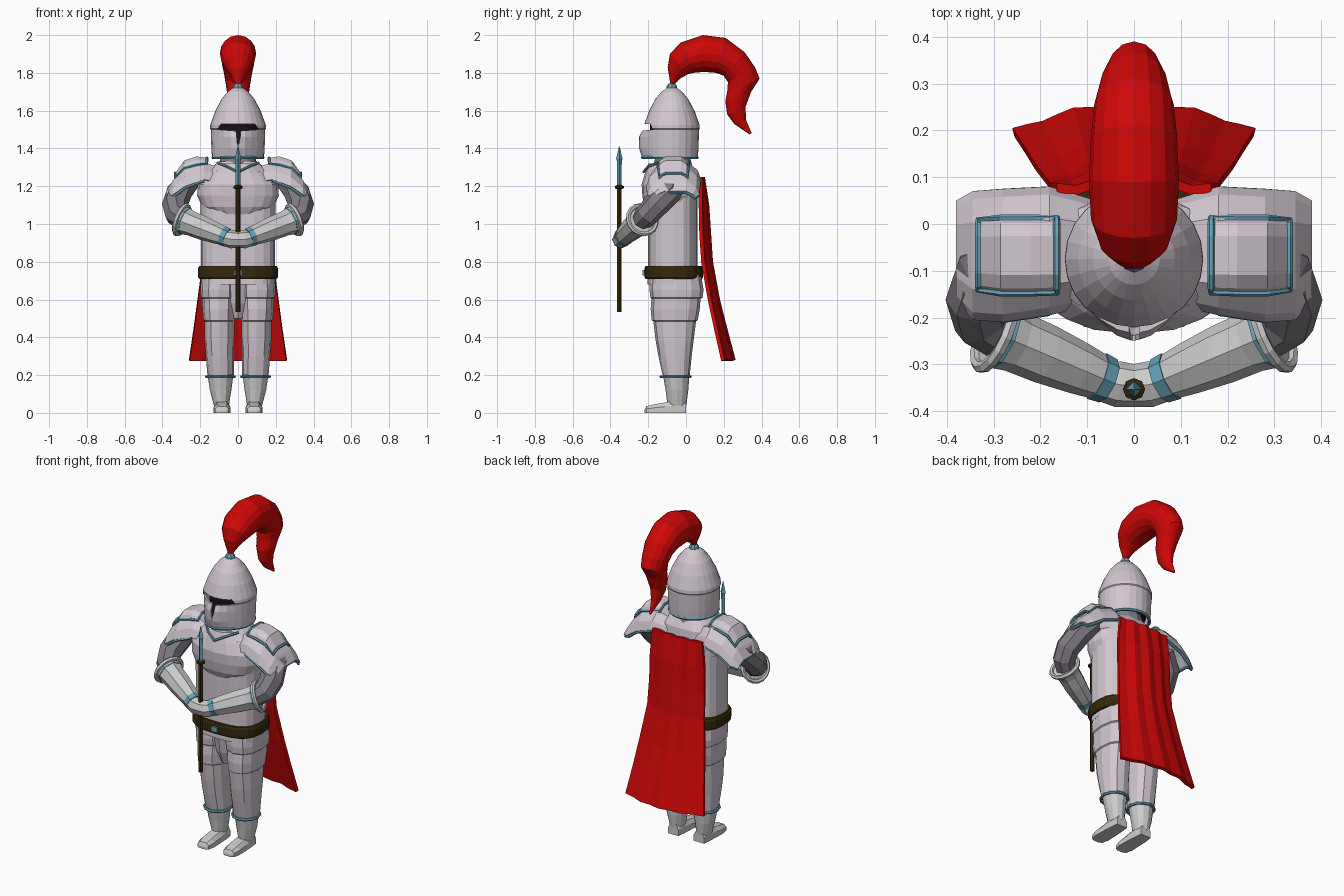
import bpy, bmesh, math
from mathutils import Vector

if "Cube" in bpy.data.objects:
    bpy.data.objects.remove(bpy.data.objects["Cube"])


def mat(name, r, g, b):
    m = bpy.data.materials.new(name)
    m.diffuse_color = (r, g, b, 1)
    m.use_nodes = True
    m.node_tree.nodes["Principled BSDF"].inputs["Base Color"].default_value = m.diffuse_color
    return m


PLATE = mat("plate", .64, .57, .63)
STEEL = mat("steel", .52, .54, .54)
MAIL = mat("mail", .22, .2, .23)
BLUE = mat("blue_trim", .13, .36, .48)
RED = mat("red_cloth", .62, .002, .002)
BROWN = mat("leather", .035, .02, .003)
DARK = mat("shadow", .01, .006, .01)


def bake(o):
    """Turn modifiers and curves into a plain flat-shaded mesh object."""
    dg = bpy.context.evaluated_depsgraph_get()
    me = bpy.data.meshes.new_from_object(o.evaluated_get(dg))
    for p in me.polygons:
        p.use_smooth = False
    name = o.name
    bpy.data.objects.remove(o)
    new = bpy.data.objects.new(name, me)
    bpy.context.collection.objects.link(new)
    return new


def finish(o, m, mirror=False, thick=0):
    bpy.context.collection.objects.link(o)
    o.data.materials.append(m)
    if thick:
        s = o.modifiers.new("thickness", 'SOLIDIFY')
        s.thickness = thick
    if mirror:
        o.modifiers.new("mirror", 'MIRROR')
    return bake(o)


def loft(name, rings, m, closed=True, caps=True, mirror=False, thick=0):
    """Skin a list of equal-length point loops."""
    bm = bmesh.new()
    vs = [[bm.verts.new(p) for p in r] for r in rings]
    n = len(vs[0])
    for a, b in zip(vs, vs[1:]):
        for i in range(n if closed else n - 1):
            j = (i + 1) % n
            bm.faces.new((a[i], a[j], b[j], b[i]))
    if closed and caps:
        bm.faces.new(vs[0])
        bm.faces.new(vs[-1])
    if closed:
        bmesh.ops.recalc_face_normals(bm, faces=bm.faces)
    me = bpy.data.meshes.new(name)
    bm.to_mesh(me)
    bm.free()
    return finish(bpy.data.objects.new(name, me), m, mirror, thick)


def ring(cx, cy, z, rx, ry, n=16, p=2, beak=0):
    """Horizontal superellipse loop; beak pushes its front out to a point."""
    pts = []
    for i in range(n):
        a = -math.pi / 2 + 2 * math.pi * i / n
        c, s = math.cos(a), math.sin(a)
        f = lambda v: math.copysign(abs(v) ** (2 / p), v)
        pts.append((cx + rx * f(c), cy + ry * f(s) - beak * max(0, -s) ** 8, z))
    return pts


def tube(name, pts, m, mirror=False, cyclic=False, res=2):
    """Poly curve swept with a per-point radius: (x, y, z, r)."""
    cu = bpy.data.curves.new(name, 'CURVE')
    cu.dimensions = '3D'
    cu.bevel_depth, cu.bevel_resolution, cu.use_fill_caps = 1, res, True
    sp = cu.splines.new('POLY')
    sp.points.add(len(pts) - 1)
    for q, (x, y, z, r) in zip(sp.points, pts):
        q.co, q.radius = (x, y, z, 1), r
    sp.use_cyclic_u = cyclic
    return finish(bpy.data.objects.new(name, cu), m, mirror)


def hoop(name, loop, r, m, mirror=False):
    return tube(name, [(*p, r) for p in loop], m, mirror, True, 1)


# Helmet shell with a pointed face guard and a T-shaped eye slit
prof = [(1.355, .138, .02), (1.40, .141, .033), (1.46, .143, .033), (1.50, .144, .012), (1.505, .148, 0),
        (1.525, .147, 0), (1.60, .120, 0), (1.66, .088, 0), (1.70, .055, 0), (1.725, .02, 0)]
helmet = loft("helmet", [ring(0, -.075, z, r, r, 24, 2, b) for z, r, b in prof], PLATE, caps=False, thick=.012)
slits = [[(-.11, 1.50), (-.09, 1.53), (.09, 1.53), (.11, 1.50), (0, 1.492)],
         [(-.012, 1.51), (.012, 1.51), (.012, 1.46), (.003, 1.42), (-.003, 1.42)]]
for s in slits:
    cut = loft("slit_cutter", [[(x, y, z) for x, z in s] for y in (-.35, -.1)], DARK)
    cut.hide_render = True
    b = helmet.modifiers.new("slit", 'BOOLEAN')
    b.operation, b.object, b.solver = 'DIFFERENCE', cut, 'EXACT'
    helmet = bake(helmet)
    bpy.data.objects.remove(cut)
loft("head_shadow", [ring(0, -.075, z, r, r, 16) for z, r in ((1.37, .115), (1.54, .115), (1.6, .09))], DARK)
hoop("helmet_rim", ring(0, -.075, 1.352, .132, .134, 24, 2, .02), .009, BLUE)
loft("plume_socket", [ring(0, -.075, z, r, r, 8) for z, r in ((1.71, .03), (1.73, .027), (1.745, .016))], BLUE)
loft("neck", [ring(0, -.07, z, r, r, 12) for z, r in ((1.28, .11), (1.38, .085))], MAIL)

# Plume: outer edge (y, z), inner edge (y, z), half width
spine = [(-.082, 1.735, -.066, 1.735, .012), (-.097, 1.83, -.03, 1.77, .045), (-.085, 1.90, .01, 1.793, .075),
         (-.03, 1.96, .05, 1.802, .092), (.09, 2.0, .10, 1.805, .096), (.21, 1.985, .16, 1.80, .092),
         (.31, 1.91, .20, 1.785, .085), (.365, 1.83, .222, 1.75, .073), (.39, 1.77, .218, 1.70, .064),
         (.345, 1.70, .208, 1.65, .055), (.315, 1.62, .218, 1.58, .04), (.318, 1.55, .255, 1.53, .022),
         (.348, 1.48, .335, 1.475, .004)]
plume = []
for yo, zo, yi, zi, w in spine:
    loop = []
    for i in range(16):
        a = math.tau * i / 16
        t = .5 + .5 * math.cos(a)
        loop.append((w * math.sin(a), yi + (yo - yi) * t, zi + (zo - zi) * t))
    plume.append(loop)
loft("plume", plume, RED)

# Torso with a raised breastplate
loft("torso", [ring(0, -.07, z, rx, ry, 20, 2.8) for z, rx, ry in
     ((.68, .195, .135), (.80, .197, .13), (1.0, .197, .13), (1.2, .2, .13), (1.28, .17, .12), (1.33, .1, .09))], PLATE)
loft("breastplate", [ring(0, -.085, z, rx, ry, 20, 2.6, bk) for z, rx, ry, bk in
     ((1.03, .10, .105, 0), (1.09, .19, .132, .003), (1.15, .216, .138, .008), (1.21, .213, .138, .012),
      (1.27, .16, .12, .012), (1.32, .10, .10, .015))], PLATE)
tube("collar_trim", [(x, y, z, .007) for x, y, z in
     ((0, -.225, 1.275), (.06, -.2, 1.305), (.11, -.15, 1.325))], BLUE, True, res=1)

# Belt and buckle
loft("belt", [ring(0, -.065, z, rx, ry, 20, 2.8) for z, rx, ry in
     ((.71, .205, .15), (.72, .212, .155), (.765, .212, .155), (.778, .205, .15))], BROWN)
bpy.ops.mesh.primitive_cube_add(size=1, location=(0, -.222, .742))
buckle = bpy.context.object
buckle.name = "buckle"
buckle.scale = (.04, .016, .03)
buckle.data.materials.append(BLUE)

# Legs: overlapping thigh plates, greaves, boots
loft("thigh_plates", [ring(cx, cy, z, rx, ry, 12, 2.4) for cx, cy, z, rx, ry in
     ((.098, -.055, .73, .096, .135), (.1, -.05, .65, .099, .143), (.1, -.05, .61, .096, .138),
      (.1, -.053, .605, .09, .13), (.101, -.057, .55, .088, .13), (.1, -.06, .49, .083, .122),
      (.098, -.06, .485, .079, .113), (.098, -.06, .38, .078, .1), (.096, -.058, .30, .074, .088),
      (.092, -.052, .2, .07, .072))], PLATE, mirror=True)
loft("crotch_plate", [ring(0, -.06, z, rx, ry, 10) for z, rx, ry in
     ((.70, .12, .13), (.58, .07, .11), (.50, .03, .08))], PLATE)
loft("greave", [ring(cx, cy, z, rx, ry, 12) for cx, cy, z, rx, ry in
     ((.093, -.052, .2, .068, .07), (.092, -.048, .12, .057, .06), (.088, -.048, .04, .04, .05))], STEEL, mirror=True)
hoop("greave_trim", ring(.093, -.055, .192, .074, .078, 12), .008, BLUE, True)
loft("boot", [[(.085 - w, y, 0), (.085 + w, y, 0), (.085 + w, y, h * .6), (.085 + w * .6, y, h),
               (.085 - w * .6, y, h), (.085 - w, y, h * .6)] for y, w, h in
     ((.0, .034, .06), (-.05, .04, .07), (-.11, .043, .055), (-.17, .045, .045), (-.21, .036, .035),
      (-.22, .02, .015))], STEEL, mirror=True)


# Shoulder plates: each station is (x, y front, y back, z bottom, z top)
def arch(x, y0, y1, zb, zt):
    h, d = zt - zb, y1 - y0
    return [(x, y0 + d * u, zb + h * v) for u, v in
            ((0, 0), (.06, .5), (.24, 1), (.76, 1), (.94, .5), (1, 0))]


lower = [(.08, -.17, .05, 1.22, 1.29), (.18, -.195, .08, 1.235, 1.328), (.28, -.21, .075, 1.20, 1.30),
         (.345, -.205, .07, 1.155, 1.23), (.38, -.165, .05, 1.14, 1.175)]
upper = [(.165, -.145, .012, 1.322, 1.35), (.22, -.147, .012, 1.315, 1.358), (.285, -.147, .012, 1.297, 1.336),
         (.332, -.14, .008, 1.245, 1.27)]
for name, st in (("lower_pauldron", lower), ("upper_pauldron", upper)):
    loft(name, [arch(*s) for s in st], PLATE, closed=False, mirror=True, thick=-.01)
edge = [arch(*s)[0] for s in upper] + arch(*upper[-1])[1:] + [arch(*s)[-1] for s in upper[-2::-1]] + \
    arch(*upper[0])[-2:0:-1]
hoop("upper_pauldron_trim", edge, .008, BLUE, True)
edge = [arch(*s)[0] for s in lower[1:]] + arch(*lower[-1])[1:] + [arch(*s)[-1] for s in lower[-2:0:-1]]
tube("lower_pauldron_trim", [(.95 * x + .01, -.065 + .95 * (y + .065), z - .008, .008) for x, y, z in edge],
     BLUE, True, res=1)

# Arms: mail sleeve, flared gauntlet, clasped hands
tube("upper_arm", [(.25, -.05, 1.24, .06), (.31, -.09, 1.17, .07), (.335, -.16, 1.10, .068),
                   (.325, -.205, 1.05, .064), (.27, -.245, 1.01, .055)], MAIL, True)
cuff, wrist = Vector((.298, -.232, 1.022)), Vector((.055, -.335, .928))
along = lambda t: tuple(cuff.lerp(wrist, t))
tube("gauntlet", [(*along(t), r) for t, r in
     ((0, .08), (.05, .074), (.2, .066), (.45, .064), (.75, .056), (1, .046))], STEEL, True)
side = (wrist - cuff).normalized()
u = side.cross(Vector((0, 0, 1))).normalized()
v = side.cross(u)
hoop("cuff_rim", [cuff + .08 * (u * math.cos(math.tau * i / 16) + v * math.sin(math.tau * i / 16))
                  for i in range(16)], .013, STEEL, True)
tube("cuff_trim", [(*along(t), .075) for t in (.055, .085)], BLUE, True)
tube("wrist_band", [(*along(t), r) for t, r in ((.9, .053), (1, .05))], BLUE, True)
tube("hands", [(-.07, -.335, .928, .043), (-.035, -.342, .92, .049), (0, -.345, .918, .046),
               (.035, -.342, .92, .049), (.07, -.335, .928, .043)], STEEL)

# Spear: shaft, collar, four-sided blade
tube("spear_shaft", [(0, -.353, .535, .013), (0, -.353, 1.2, .013)], BROWN, res=1)
loft("spear_collar", [ring(0, -.353, z, r, r, 8) for z, r in
     ((1.185, .014), (1.19, .024), (1.2, .024), (1.206, .014))], BROWN)
loft("spear_blade", [ring(0, -.353, z, r, r, 4) for z, r in
     ((1.2, .012), (1.335, .013), (1.345, .017), (1.41, .002))], BLUE)

# Cape: rows of (z, half width, y at edge, y at middle)
rows = [(1.25, .165, .082, .095), (1.10, .18, .082, .118), (.95, .182, .085, .128), (.80, .188, .095, .138),
        (.60, .215, .13, .175), (.45, .235, .162, .213), (.28, .26, .20, .258)]
cape = []
for z, w, ye, ym in rows:
    row = []
    for i in range(17):
        t = i / 8 - 1
        row.append((w * t, ym + (ye - ym) * abs(t) ** 2 + .005 * math.cos(4 * math.pi * t), z))
    cape.append(row)
loft("cape", cape, RED, closed=False, thick=.02)
